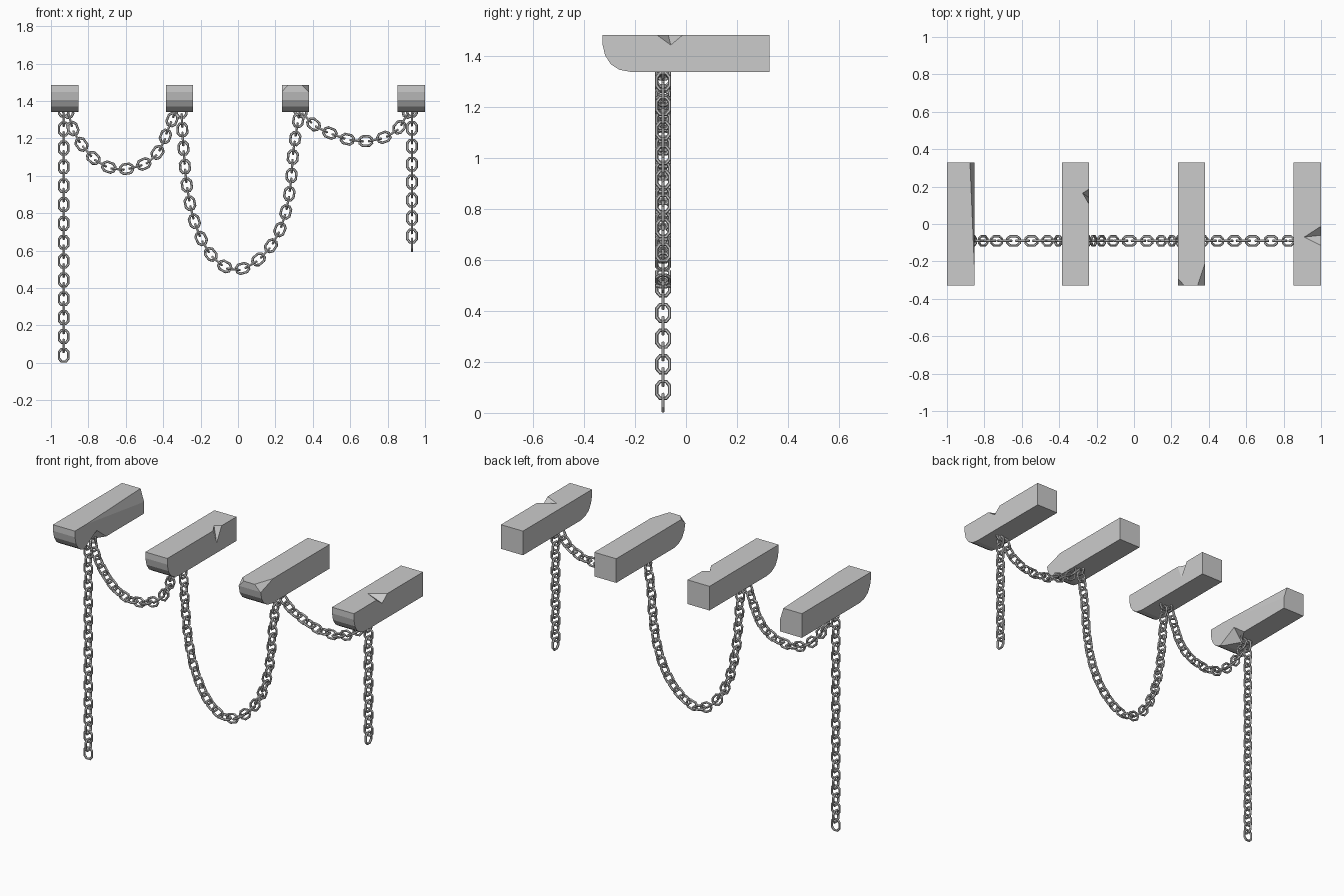
import bpy, bmesh, math
from mathutils import Vector

if "Cube" in bpy.data.objects:
    bpy.data.objects.remove(bpy.data.objects["Cube"])

W = 0.146          # beam width
TOP, BOT = 1.485, 1.34
CHAIN_Y = -0.09
PITCH = 0.0495


def make_object(name, bm):
    bmesh.ops.recalc_face_normals(bm, faces=bm.faces)
    me = bpy.data.meshes.new(name)
    bm.to_mesh(me)
    bm.free()
    ob = bpy.data.objects.new(name, me)
    bpy.context.collection.objects.link(ob)
    return ob


def slice_corner(bm, pts, centre):
    # Cut away everything beyond the plane through three points
    a, b, c = map(Vector, pts)
    n = (b - a).cross(c - a).normalized()
    if n.dot(centre - a) > 0:
        n = -n
    bmesh.ops.bisect_plane(bm, geom=bm.verts[:] + bm.edges[:] + bm.faces[:],
                           plane_co=a, plane_no=n, clear_outer=True)
    bmesh.ops.holes_fill(bm, edges=[e for e in bm.edges if e.is_boundary], sides=0)


def chip_edge(ob, a, b, inner, side):
    # V-shaped chip: a, b lie on the edge, inner and side on the two faces
    pts = [Vector(p) for p in (a, b, inner, side)]
    mid = (pts[2] + pts[3]) / 2
    bm = bmesh.new()
    for p in pts:
        bm.verts.new(mid + (p - mid) * 1.5)
    bmesh.ops.convex_hull(bm, input=bm.verts[:])
    cutter = make_object("chip_cutter", bm)
    cutter.hide_render = True
    mod = ob.modifiers.new("chip", 'BOOLEAN')
    mod.operation = 'DIFFERENCE'
    mod.solver = 'EXACT'
    mod.object = cutter
    bpy.context.view_layer.objects.active = ob
    bpy.ops.object.modifier_apply(modifier=mod.name)
    bpy.data.objects.remove(cutter)


def beam(name, x0, corner_cuts=()):
    # Side profile (y, z) with a rounded lower front, extruded across x
    prof = [(0.328, BOT), (0.328, TOP), (-0.328, TOP), (-0.328, 1.448),
            (-0.318, 1.405), (-0.296, 1.37), (-0.262, 1.348), (-0.22, BOT)]
    bm = bmesh.new()
    f = bm.faces.new([bm.verts.new((x0, y, z)) for y, z in prof])
    ext = bmesh.ops.extrude_face_region(bm, geom=[f])
    bmesh.ops.translate(bm, vec=(W, 0, 0),
                        verts=[v for v in ext['geom'] if isinstance(v, bmesh.types.BMVert)])
    for pts in corner_cuts:
        slice_corner(bm, pts, Vector((x0 + W / 2, 0, 1.41)))
    return make_object(name, bm)


def add_link(bm, c, t, side):
    # Elongated octagonal ring with a six-sided wire
    depth = t.cross(side)
    outline = [(0.025, -0.017), (0.025, 0.017), (0.012, 0.033), (-0.012, 0.033),
               (-0.025, 0.017), (-0.025, -0.017), (-0.012, -0.033), (0.012, -0.033)]
    r = 0.0072
    rings = []
    for u, v in outline:
        p = c + side * u + t * v
        out = (side * u * 1.3 + t * v).normalized()
        rings.append([bm.verts.new(p + (out * math.cos(k * math.pi / 3)
                                        + depth * math.sin(k * math.pi / 3)) * r)
                      for k in range(6)])
    for i in range(8):
        a, b = rings[i], rings[(i + 1) % 8]
        for k in range(6):
            j = (k + 1) % 6
            bm.faces.new((a[k], a[j], b[j], b[k]))


def smooth_path(pts):
    # Catmull-Rom curve through (x, z) points
    p = [Vector((x, CHAIN_Y, z)) for x, z in pts]
    p = [2 * p[0] - p[1]] + p + [2 * p[-1] - p[-2]]
    out = []
    for i in range(1, len(p) - 2):
        a, b, c, d = p[i - 1:i + 3]
        for s in range(20):
            t = s / 20
            out.append(0.5 * (2 * b + (c - a) * t + (2 * a - 5 * b + 4 * c - d) * t * t
                              + (3 * b - a - 3 * c + d) * t ** 3))
    return out + [p[-2]]


def chain(name, pts, face_first=True):
    path = smooth_path(pts)
    lens = [0]
    for a, b in zip(path, path[1:]):
        lens.append(lens[-1] + (b - a).length)
    count = max(1, round(lens[-1] / PITCH))

    def at(s):
        for i in range(1, len(path)):
            if lens[i] >= s - 1e-6:
                return path[i - 1].lerp(path[i], (s - lens[i - 1]) / (lens[i] - lens[i - 1]))
        return path[-1]

    bm = bmesh.new()
    step = lens[-1] / count
    yax = Vector((0, 1, 0))
    for i in range(count + 1):
        s = i * step
        t = (at(min(s + 0.02, lens[-1])) - at(max(s - 0.02, 0))).normalized()
        facing = (i % 2 == 0) == face_first
        add_link(bm, at(s), t, t.cross(yax) if facing else yax)
    return make_object(name, bm)


# Four stone beams with chipped edges
b1 = beam("beam_far_left", -1.0, [((-0.877, 0.33, TOP), (-0.854, -0.22, TOP), (-0.854, 0.33, 1.41))])
chip_edge(b1, (-0.854, -0.25, BOT), (-0.854, -0.03, BOT), (-0.92, -0.13, BOT), (-0.854, -0.12, 1.41))
b2 = beam("beam_mid_left", -0.386)
chip_edge(b2, (-0.24, 0.105, TOP), (-0.24, 0.187, TOP), (-0.275, 0.165, TOP), (-0.24, 0.14, 1.40))
beam("beam_mid_right", 0.234, [
    ((0.234, -0.29, TOP), (0.268, -0.328, TOP), (0.234, -0.328, 1.448)),
    ((0.38, -0.21, TOP), (0.34, -0.328, TOP), (0.38, -0.328, 1.445))])
b4 = beam("beam_far_right", 0.854)
chip_edge(b4, (1.0, -0.115, TOP), (1.0, -0.012, TOP), (0.91, -0.07, TOP), (1.0, -0.06, 1.445))

# Straight hanging chains
chain("left_hanging_chain", [(-0.932, 0.04), (-0.932, 0.7), (-0.932, 1.35)])
chain("right_hanging_chain", [(0.93, 0.63), (0.93, 1.0), (0.93, 1.35)], False)

# Chains draped between the beams
chain("left_swag_chain", [(-0.91, 1.345), (-0.874, 1.23), (-0.81, 1.134), (-0.74, 1.07),
                          (-0.655, 1.037), (-0.564, 1.043), (-0.473, 1.08), (-0.414, 1.15),
                          (-0.377, 1.24), (-0.334, 1.345)])
chain("middle_swag_chain", [(-0.302, 1.345), (-0.291, 1.139), (-0.27, 0.925), (-0.227, 0.738),
                            (-0.152, 0.588), (-0.056, 0.508), (0.035, 0.508), (0.131, 0.572),
                            (0.206, 0.674), (0.254, 0.802), (0.281, 0.952), (0.297, 1.139),
                            (0.33, 1.345)])
chain("right_swag_chain", [(0.334, 1.345), (0.414, 1.267), (0.5, 1.225), (0.596, 1.193),
                           (0.703, 1.187), (0.8, 1.214), (0.864, 1.262), (0.912, 1.345)])
